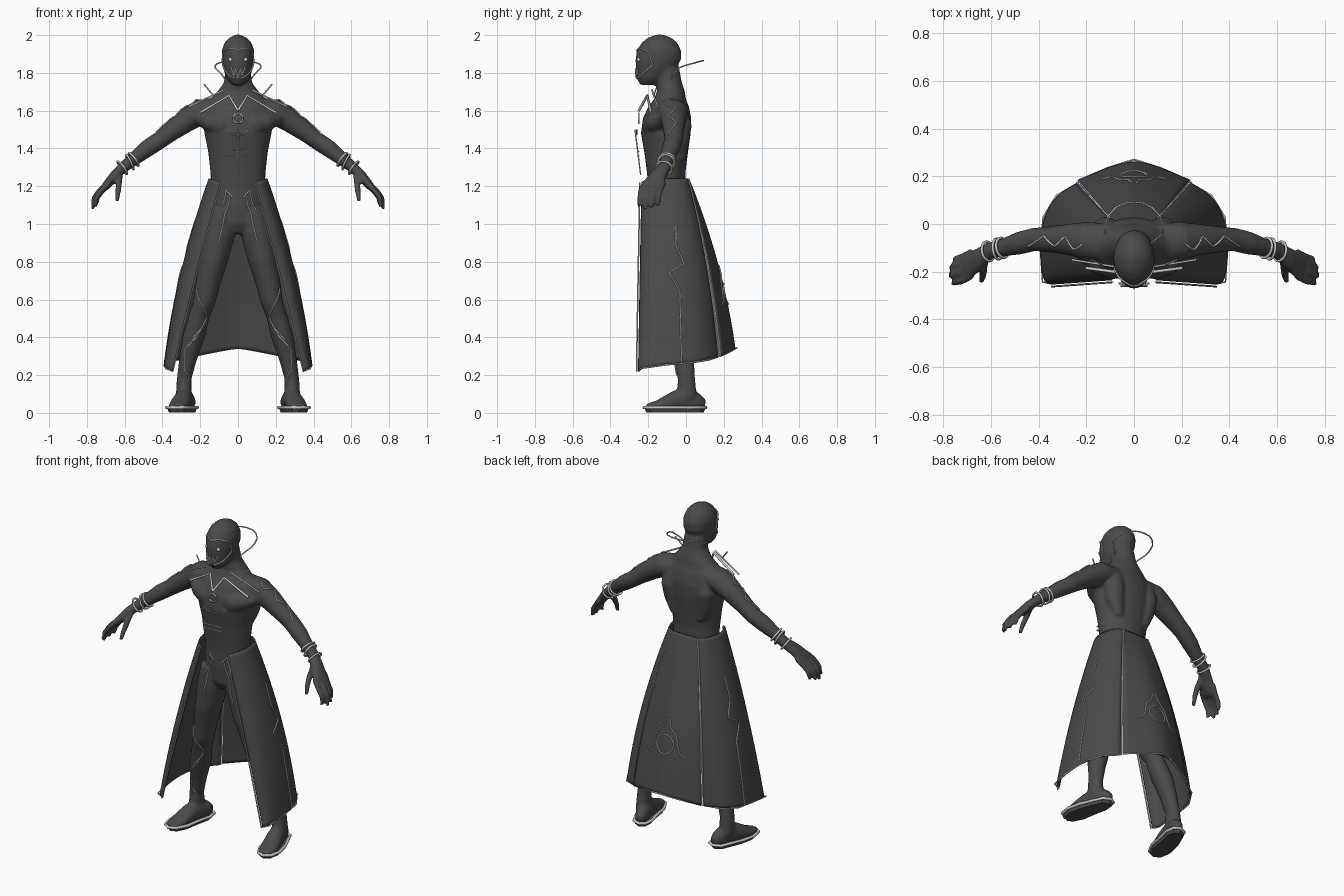
import bpy, bmesh, math
from mathutils import Vector as V
from mathutils.bvhtree import BVHTree

dark = bpy.data.materials.new("dark_cloth")
dark.diffuse_color = (0.07, 0.07, 0.07, 1)


def add_object(name, bm):
    me = bpy.data.meshes.new(name)
    bm.to_mesh(me)
    bm.free()
    me.materials.append(dark)
    for p in me.polygons:
        p.use_smooth = True
    ob = bpy.data.objects.new(name, me)
    bpy.context.collection.objects.link(ob)
    return ob


def loft(bm, secs, s=1, ref=(0, 1, 0), level=False, n=20):
    """Closed tube through sections (x, y, z, radius_u, radius_v)."""
    pts = [V((a[0] * s, a[1], a[2])) for a in secs]
    rings = []
    for i, a in enumerate(secs):
        t = V((0, 0, 1)) if level else (pts[min(i + 1, len(pts) - 1)] - pts[max(i - 1, 0)]).normalized()
        u = t.cross(V(ref)).normalized()
        w = u.cross(t)
        rings.append([bm.verts.new(pts[i] + u * a[3] * math.cos(k * math.tau / n)
                                   + w * a[4] * math.sin(k * math.tau / n)) for k in range(n)])
    for p, q in zip(rings, rings[1:]):
        for k in range(n):
            bm.faces.new((p[k], p[(k + 1) % n], q[(k + 1) % n], q[k]))
    bm.faces.new(rings[0])
    bm.faces.new(rings[-1])


# Body: torso, head, arms, hands, legs and feet fused by a voxel remesh
bm = bmesh.new()
torso = [(.95, -.10, .05, .06), (1.0, -.10, .11, .09), (1.1, -.10, .142, .10), (1.2, -.10, .142, .10),
         (1.28, -.105, .147, .103), (1.38, -.105, .158, .116), (1.48, -.107, .178, .132),
         (1.56, -.10, .19, .128), (1.62, -.092, .18, .108), (1.66, -.085, .15, .085),
         (1.70, -.08, .11, .074), (1.75, -.09, .074, .068), (1.83, -.105, .066, .068)]
head = [(1.735, -.205, .03, .035), (1.77, -.185, .06, .077), (1.82, -.16, .078, .105), (1.87, -.147, .086, .121),
        (1.92, -.143, .086, .117), (1.96, -.14, .071, .094), (1.985, -.14, .048, .064), (2.003, -.14, .014, .018)]
for part in (torso, head):
    loft(bm, [(0, y, z, a, b) for z, y, a, b in part], level=True, n=28)
arm = [(.10, -.08, 1.61, .06, .08), (.20, -.07, 1.592, .07, .08), (.27, -.065, 1.55, .062, .066),
       (.36, -.065, 1.485, .051, .054), (.42, -.065, 1.44, .047, .049), (.48, -.08, 1.40, .046, .048),
       (.55, -.10, 1.345, .036, .037), (.60, -.11, 1.305, .03, .034), (.65, -.145, 1.26, .027, .045),
       (.70, -.18, 1.20, .022, .058), (.715, -.185, 1.185, .015, .05)]
pec = [(.02, -.19, 1.52, .04, .03), (.08, -.185, 1.525, .06, .05), (.14, -.155, 1.54, .055, .06),
       (.20, -.11, 1.56, .04, .05)]
lat = [(.09, -.03, 1.34, .03, .03), (.11, -.035, 1.43, .055, .05), (.12, -.035, 1.52, .06, .066),
       (.11, -.045, 1.6, .05, .055)]
leg = [(.085, -.10, 1.08, .075, .095), (.10, -.10, .95, .088, .097), (.13, -.10, .80, .076, .087),
       (.16, -.09, .68, .066, .073), (.18, -.08, .58, .06, .066), (.21, -.055, .50, .057, .062),
       (.235, -.03, .40, .06, .066), (.265, -.01, .28, .047, .053), (.285, .002, .18, .039, .046),
       (.288, .005, .08, .042, .054)]
foot = [(.255, .10, .045, .02, .025), (.262, .06, .055, .04, .05), (.28, 0, .07, .044, .065),
        (.295, -.06, .062, .05, .055), (.305, -.10, .05, .054, .043), (.315, -.15, .036, .054, .03),
        (.322, -.21, .028, .034, .019)]
for s in (1, -1):
    loft(bm, arm, s)
    loft(bm, pec, s)
    loft(bm, lat, s, level=True)
    loft(bm, leg, s, level=True)
    loft(bm, foot, s, ref=(0, 0, 1))
    for i in range(4):
        y, d = -.238 + .034 * i, (.0, .012, .008, -.006)[i]
        loft(bm, [(.68, y + .02, 1.22, .015, .016), (.72 + d, y, 1.18, .015, .016),
                  (.75 + d, y - .008, 1.14, .014, .014), (.757 + d, y - .012, 1.09 - d, .011, .011)], s, n=10)
    loft(bm, [(.63, -.15, 1.27, .016, .02), (.63, -.195, 1.215, .018, .018),
              (.635, -.225, 1.165, .015, .015), (.64, -.24, 1.12, .011, .011)], s, ref=(1, 0, 0), n=10)
bmesh.ops.recalc_face_normals(bm, faces=bm.faces)
body = add_object("body", bm)
m = body.modifiers.new("fuse", 'REMESH')
m.mode, m.voxel_size, m.use_smooth_shade = 'VOXEL', .009, True
m = body.modifiers.new("soften", 'SMOOTH')
m.factor, m.iterations = .5, 5


# Coat skirt panels swept from waist points to hem points
def panel_point(a, b, bulge, t):
    d = V(b) - V(a)
    return V(a) + d * t + V((d.x, d.y, 0)) * bulge * t * (1 - t)


def panel(name, cols, rows=12):
    bm = bmesh.new()
    g = [[bm.verts.new(panel_point(*c, r / rows)) for r in range(rows + 1)] for c in cols]
    for p, q in zip(g, g[1:]):
        for r in range(rows):
            bm.faces.new((p[r], p[r + 1], q[r + 1], q[r]))
    ob = add_object(name, bm)
    m = ob.modifiers.new("round", 'SUBSURF')
    m.levels = m.render_levels = 2
    m.boundary_smooth = 'PRESERVE_CORNERS'
    m = ob.modifiers.new("cloth", 'SOLIDIFY')
    m.thickness, m.offset = .008, 0
    return ob


side = [((.09, -.232, 1.22), (.345, -.25, .22), .1), ((.125, -.215, 1.235), (.383, -.243, .235), .3),
        ((.154, -.14, 1.24), (.392, -.10, .255), .5), ((.152, -.08, 1.24), (.380, .03, .265), .5),
        ((.130, -.01, 1.24), (.325, .12, .28), .5), ((.09, .008, 1.24), (.240, .168, .295), .5)]
back = [((s * x, y, 1.24), b, .5) for s, x, y, b in
        ((1, .09, .010, (.233, .182, .30)), (1, .045, .012, (.11, .235, .325)), (1, 0, .014, (0, .27, .345)),
         (-1, .045, .012, (-.11, .235, .325)), (-1, .09, .010, (-.233, .182, .30)))]
coat = panel("coat_side_panels", side)
coat.modifiers.new("both_sides", 'MIRROR')
tail = panel("coat_back_panel", back)
bpy.context.view_layer.update()
deps = bpy.context.evaluated_depsgraph_get()
TREE = {o: BVHTree.FromObject(o, deps) for o in (body, coat, tail)}


def trim(name, lines, r=.003, on=None, mirror=True, cyclic=False):
    """Thin tubes, optionally laid onto the surface of another part."""
    cu = bpy.data.curves.new(name, 'CURVE')
    cu.dimensions, cu.bevel_depth, cu.bevel_resolution, cu.use_fill_caps = '3D', r, 1, True
    for s in ((1, -1) if mirror else (1,)):
        for line in lines:
            pts = [V((p[0] * s, p[1], p[2])) for p in line]
            if on:
                fine = [a.lerp(b, k / 6) for a, b in zip(pts, pts[1:]) for k in range(6)] + [pts[-1]]
                pts = []
                for p in fine:
                    loc, nor = TREE[on].find_nearest(p)[:2]
                    if on is tail:  # project straight from behind
                        loc, nor = TREE[on].ray_cast(V((p.x, .6, p.z)), V((0, -1, 0)))[:2]
                    pts.append(loc + nor * r * .6)
            sp = cu.splines.new('POLY')
            sp.points.add(len(pts) - 1)
            for q, p in zip(sp.points, pts):
                q.co = (*p, 1)
            sp.use_cyclic_u = cyclic
    ob = bpy.data.objects.new(name, cu)
    bpy.context.collection.objects.link(ob)


def ring(c, axis, r, n=28):
    q = V(axis).to_track_quat('Z', 'Y')
    return [V(c) + q @ V((r * math.cos(k * math.tau / n), r * math.sin(k * math.tau / n), 0)) for k in range(n)]


# Coat edging
edges = [[panel_point(*side[c], t / 12) + V((0, dy, 0)) for t in range(13)] for c, dy in ((0, -.012), (5, .006))]
trim("coat_edge_trim", edges + [[b for _, b, _ in side]], .004)
trim("back_panel_edge_trim", [[panel_point(*back[0], t / 12) for t in range(13)]], .004)
trim("back_hem_trim", [[b for _, b, _ in back]], .004, mirror=False)
trim("coat_side_zigzag", [[(.24, -.05, 1.02), (.29, -.05, .89), (.32, 0, .80), (.33, -.09, .745),
                           (.35, -.03, .65), (.41, -.02, .27)]], .004, coat)
emblem = ring((0, .2, .63), (0, 1, 0), .055)
trim("back_emblem_ring", [emblem + emblem[:1]], .004, tail, False)
trim("back_emblem_arms", [[(.01, .2, .78), (.025, .2, .73), (.065, .2, .69), (.08, .2, .63), (.095, .2, .59),
                           (.13, .2, .57)]], .004, tail)

# Collar, shoulder and chest ornaments
trim("collar_bars", [[(0, -.25, 1.60), (.048, -.205, 1.68), (.20, -.185, 1.59)]], .007)
trim("upper_collar_bars", [[(.075, -.18, 1.71), (.26, -.15, 1.62)]], .005)
trim("shoulder_spikes", [[(.13, -.17, 1.68), (.18, -.15, 1.74)]], .004)
trim("pendant", [ring((0, -.25, 1.56), (0, 1, 0), .025)], .005, mirror=False, cyclic=True)
trim("chest_lines", [[(0, -.27, 1.50), (0, -.24, 1.26)], [(-.065, -.25, 1.385), (.065, -.25, 1.385)],
                     [(-.065, -.25, 1.36), (.065, -.25, 1.36)],
                     [(-.055, -.26, 1.50), (-.03, -.26, 1.475), (.03, -.26, 1.475), (.055, -.26, 1.50)]],
     .004, None, False)
trim("neck_hoop", [[(.055, -.09, 1.75), (.085, -.07, 1.79), (.12, -.04, 1.825), (.122, -.01, 1.838),
                    (.108, .035, 1.85), (.075, .07, 1.86), (.04, .087, 1.864), (0, .092, 1.865)]], .004)

# Face mask lines and eyes
trim("mask_lines", [[(0, -.3, 1.93), (.05, -.27, 1.945), (.09, -.2, 1.91), (.10, -.18, 1.84), (.07, -.24, 1.79),
                     (.03, -.3, 1.76)],
                    [(.055, -.28, 1.83), (.035, -.3, 1.78), (.02, -.3, 1.82), (0, -.3, 1.77)]], .004, body)
for s in (1, -1):
    bpy.ops.mesh.primitive_uv_sphere_add(segments=12, ring_count=8, radius=.011, location=(s * .04, -.25, 1.87))
    bpy.context.object.name = "eye"
    bpy.ops.object.shade_smooth()

# Arm zigzags, bracelets and leg wraps
trim("arm_zigzag", [[(.22, -.09, 1.69), (.27, -.12, 1.65), (.29, -.05, 1.62), (.34, -.10, 1.58), (.38, -.05, 1.54),
                     (.45, -.10, 1.48)]], .004, body)
ax = (.8, -.2, -.6)
trim("bracelets", [ring((.552, -.10, 1.342), ax, .042), ring((.572, -.105, 1.328), (.8, -.1, -.4), .043),
                   ring((.612, -.115, 1.298), ax, .041)], .006, cyclic=True)
trim("leg_wraps", [[(.05, -.22, 1.14), (.07, -.22, 1.02), (.10, -.22, .90)],
                   [(.03, -.22, 1.14), (.07, -.22, 1.18), (.10, -.22, 1.08)],
                   [(.25, -.14, .66), (.19, -.17, .56), (.14, -.12, .49), (.18, -.12, .44), (.25, -.14, .38)],
                   [(.12, -.14, .47), (.20, -.14, .40), (.30, -.10, .33), (.29, -.1, .22), (.22, -.08, .17)]],
     .004, body)

# Sandal soles (tapered underneath) and rims
outline = [(.255, .105), (.222, .085), (.215, .03), (.235, -.05), (.25, -.14), (.285, -.205), (.325, -.222),
           (.365, -.195), (.378, -.13), (.36, -.05), (.325, .03), (.30, .085)]
for s in (1, -1):
    bm = bmesh.new()
    low = [bm.verts.new((s * (.29 + (x - .29) * .86), -.05 + (y + .05) * .93, .003)) for x, y in outline]
    top = [bm.verts.new((s * x, y, .03)) for x, y in outline]
    bm.faces.new(low)
    bm.faces.new(top)
    for i in range(len(low)):
        bm.faces.new((low[i - 1], low[i], top[i], top[i - 1]))
    bmesh.ops.recalc_face_normals(bm, faces=bm.faces)
    sole = add_object("sandal_sole", bm)
    for p in sole.data.polygons:
        p.use_smooth = False
trim("sandal_rims", [[(x, y, .028) for x, y in outline]], .009, cyclic=True)
